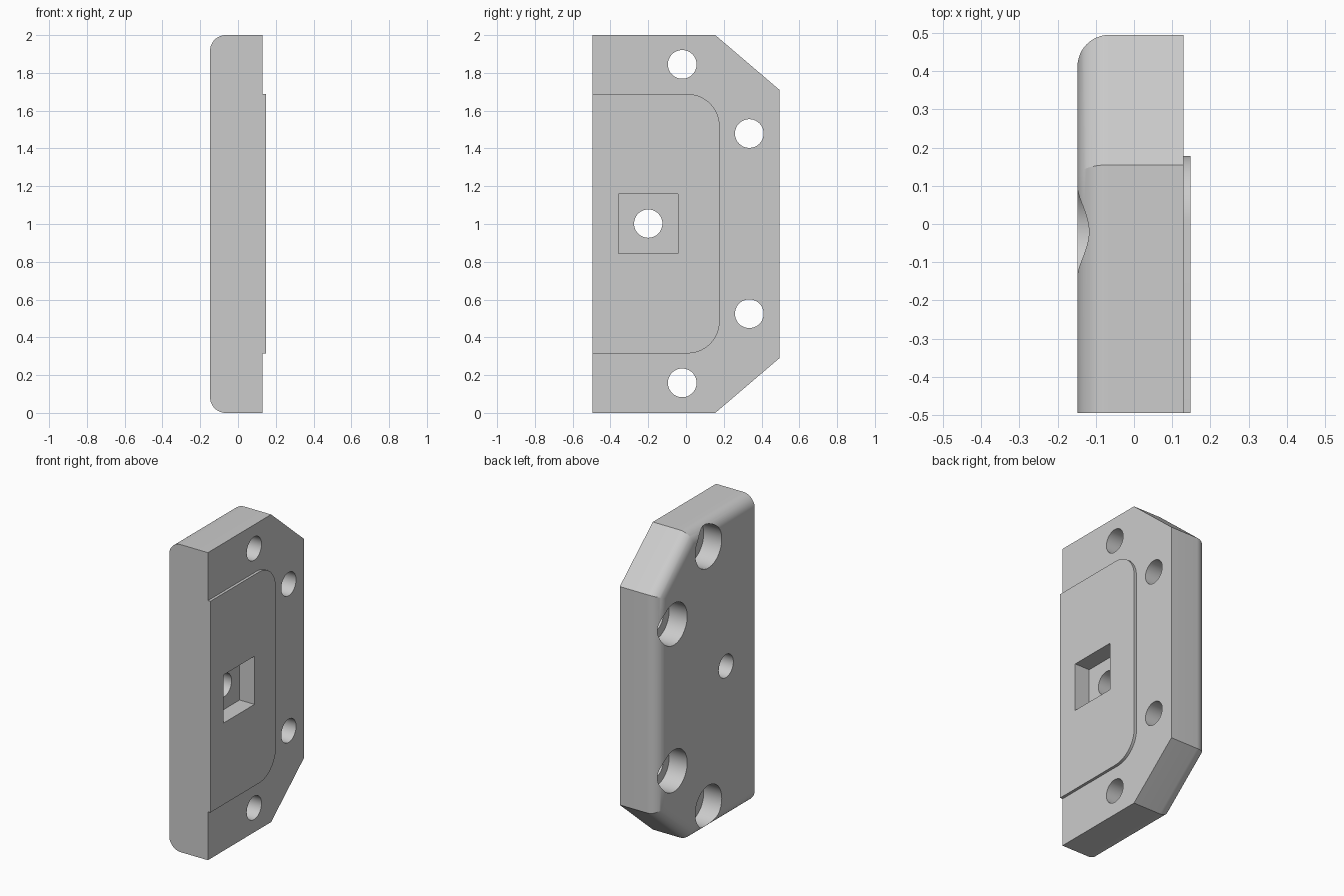
import bpy, bmesh, math
from mathutils import Matrix, Vector

cube = bpy.data.objects.get("Cube")
if cube:
    bpy.data.objects.remove(cube, do_unlink=True)

# Depth levels along x, and the outline limits
BACK, FACE, PANEL = -0.148, 0.13, 0.148
Y = 0.495

grey = bpy.data.materials.new("plain grey")
grey.use_nodes = True
grey.diffuse_color = (0.6, 0.6, 0.6, 1)
grey.node_tree.nodes["Principled BSDF"].inputs["Base Color"].default_value = (0.6, 0.6, 0.6, 1)


def prism(name, outline, x0, x1, fillet=0):
    """Extrude a (y, z) outline along x; optionally round the x0 rim."""
    bm = bmesh.new()
    base = bm.faces.new([bm.verts.new((x0, y, z)) for y, z in outline])
    ext = bmesh.ops.extrude_face_region(bm, geom=[base], use_keep_orig=True)
    verts = [v for v in ext["geom"] if isinstance(v, bmesh.types.BMVert)]
    bmesh.ops.translate(bm, verts=verts, vec=Vector((x1 - x0, 0, 0)))
    bmesh.ops.recalc_face_normals(bm, faces=bm.faces)
    if fillet:
        # the straight front edge stays sharp
        rim = [e for e in bm.edges
               if all(abs(v.co.x - x0) < 1e-5 for v in e.verts)
               and not all(v.co.y < -Y + 1e-4 for v in e.verts)]
        bmesh.ops.bevel(bm, geom=rim, offset=fillet, offset_type='OFFSET',
                        segments=12, profile=0.5, affect='EDGES')
    mesh = bpy.data.meshes.new(name)
    bm.to_mesh(mesh)
    bm.free()
    mesh.materials.append(grey)
    obj = bpy.data.objects.new(name, mesh)
    bpy.context.collection.objects.link(obj)
    return obj


def circle(y, z, r, n=48):
    return [(y + r * math.cos(2 * math.pi * i / n), z + r * math.sin(2 * math.pi * i / n))
            for i in range(n)]


# Mounting block with chamfered corners and a rounded rim
body = prism("mounting_block",
             [(-Y, 0), (0.155, 0), (Y, 0.29), (Y, 1.71), (0.155, 2), (-Y, 2)],
             BACK, FACE, fillet=0.083)

# Raised panel with two rounded corners
r, low, high, edge = 0.17, 0.315, 1.688, 0.178
arc = [math.radians(a) for a in range(0, 91, 6)]
panel_outline = [(-Y, low)]
panel_outline += [(edge - r + r * math.sin(a), low + r - r * math.cos(a)) for a in arc]
panel_outline += [(edge - r + r * math.cos(a), high - r + r * math.sin(a)) for a in arc]
panel_outline += [(-Y, high)]
panel = prism("raised_panel", panel_outline, FACE, PANEL)

# Cutters: counterbored screw holes, square pocket and its centre hole
body_cutters, panel_cutters = [], []
for y, dz in ((-0.02, 0.843), (0.335, 0.477)):
    for z in (1.002 - dz, 1.002 + dz):
        body_cutters.append(prism("counterbore_cutter", circle(y, z, 0.136), -0.3, -0.018))
        body_cutters.append(prism("screw_hole_cutter", circle(y, z, 0.076), -0.25, 0.3))
pocket = prism("pocket_cutter",
               [(-0.358, 0.845), (-0.042, 0.845), (-0.042, 1.158), (-0.358, 1.158)],
               0.041, 0.3)
body_cutters += [pocket, prism("centre_hole_cutter", circle(-0.2, 1.002, 0.075), -0.3, 0.25)]
panel_cutters.append(pocket)

for target, cutters in ((body, body_cutters), (panel, panel_cutters)):
    for cutter in cutters:
        cutter.hide_render = True
        mod = target.modifiers.new("cut", 'BOOLEAN')
        mod.operation = 'DIFFERENCE'
        mod.solver = 'EXACT'
        mod.object = cutter

# Apply the cuts, then drop the cutters
bpy.context.view_layer.update()
graph = bpy.context.evaluated_depsgraph_get()
cut_meshes = [(o, bpy.data.meshes.new_from_object(o.evaluated_get(graph))) for o in (body, panel)]
for obj, mesh in cut_meshes:
    obj.modifiers.clear()
    obj.data = mesh
for cutter in body_cutters:
    bpy.data.objects.remove(cutter, do_unlink=True)

# Smooth the round surfaces, keep the edges sharp
bpy.ops.object.select_all(action='DESELECT')
for obj in (body, panel):
    obj.select_set(True)
bpy.context.view_layer.objects.active = body
bpy.ops.object.shade_smooth_by_angle(angle=math.radians(25))
